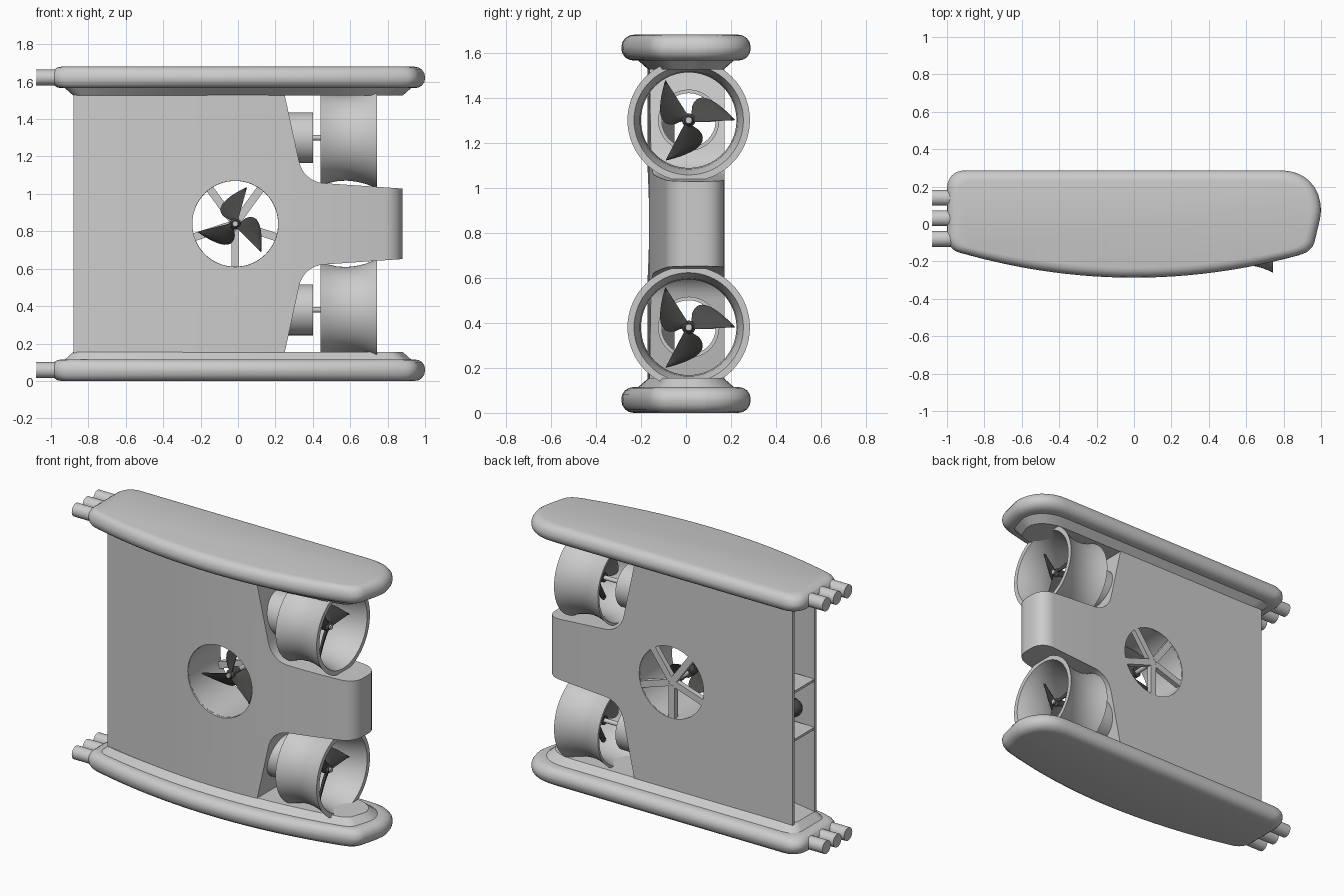
import bpy, bmesh
from math import sin, cos, pi, radians
from mathutils import Vector, Matrix

if "Cube" in bpy.data.objects:
    bpy.data.objects.remove(bpy.data.objects["Cube"])

H = 1.68                                   # overall height, also the mirror plane * 2
SIDE = Matrix.Rotation(radians(-90), 4, 'Z')   # turns the local x axis to face the front
dark = bpy.data.materials.new("dark_metal")
dark.diffuse_color = (0.07, 0.07, 0.065, 1)
dark.use_nodes = True
dark.node_tree.nodes["Principled BSDF"].inputs["Base Color"].default_value = dark.diffuse_color


def build(name, rings, wrap=False, mat=None, M=Matrix()):
    """Skin a list of closed rings; cap the ends unless the rings wrap round."""
    n, m = len(rings[0]), len(rings)
    verts = [M @ Vector(p) for r in rings for p in r]
    faces = [(i * n + j, i * n + (j + 1) % n, (i + 1) % m * n + (j + 1) % n, (i + 1) % m * n + j)
             for i in range(m if wrap else m - 1) for j in range(n)]
    if not wrap:
        faces += [tuple(range(n)), tuple(range((m - 1) * n, m * n))]
    me = bpy.data.meshes.new(name)
    me.from_pydata(verts, [], faces)
    bm = bmesh.new()
    bm.from_mesh(me)
    bmesh.ops.remove_doubles(bm, verts=bm.verts, dist=1e-5)
    bmesh.ops.recalc_face_normals(bm, faces=bm.faces)
    bm.to_mesh(me)
    bm.free()
    ob = bpy.data.objects.new(name, me)
    bpy.context.collection.objects.link(ob)
    if mat:
        me.materials.append(mat)
    return ob


def lathe(name, profile, M=Matrix(), n=64, mat=None):
    """Revolve a closed (along, radius) profile about the local x axis."""
    return build(name, [[(a, r * cos(t), r * sin(t)) for a, r in profile]
                        for t in (2 * pi * i / n for i in range(n))], True, mat, M)


def rod(name, a, b, r, M=Matrix(), n=32, mat=None):
    return lathe(name, [(a, 0), (a, r), (b, r), (b, 0)], M, n, mat)


def box(name, lo, hi, M=Matrix()):
    ring = lambda z: [(lo[0], lo[1], z), (hi[0], lo[1], z), (hi[0], hi[1], z), (lo[0], hi[1], z)]
    return build(name, [ring(lo[2]), ring(hi[2])], M=M)


def rounded(corners, n=8):
    """Polygon from (x, y, t) corners, each eased over tangent length t."""
    out = []
    for i, (x, y, t) in enumerate(corners):
        p = Vector((x, y))
        if t == 0:
            out.append(p)
            continue
        a = p + (Vector(corners[i - 1][:2]) - p).normalized() * t
        b = p + (Vector(corners[(i + 1) % len(corners)][:2]) - p).normalized() * t
        w = 0.85                            # conic weight, close to a circular fillet
        for k in range(n + 1):
            s = k / n
            c = ((1 - s) ** 2, 2 * w * s * (1 - s), s * s)
            out.append((a * c[0] + p * c[1] + b * c[2]) / sum(c))
    return out


def boolean(ob, cutter, op='DIFFERENCE'):
    mod = ob.modifiers.new("cut", 'BOOLEAN')
    mod.operation, mod.solver, mod.object = op, 'EXACT', cutter
    bpy.context.view_layer.objects.active = ob
    bpy.ops.object.modifier_apply(modifier=mod.name)
    bpy.data.objects.remove(cutter)


def propeller(name, M, phase):
    # hub
    lathe(name + "_hub", [(-0.04, 0), (-0.04, 0.03), (0.025, 0.03), (0.04, 0.018), (0.04, 0)], M, 24, dark)
    rod(name + "_hub_cap", 0.03, 0.05, 0.015, M, 16)
    # three swept, pitched blades
    for k in range(3):
        rings = []
        for i in range(13):
            s = i / 12
            r = 0.02 + 0.185 * s
            chord = 0.03 * (1 - s) + 0.088 * sin(pi * s ** 0.85) ** 0.8 if i < 12 else 0.004
            front, back = [], []
            for j in range(6):
                q = j / 5
                v = chord * q - 0.008 * (1 - s)
                a = 0.025 - 0.75 * v + 0.01 * sin(pi * q)
                front.append((a + 0.003, r - 0.35 * v * q, v))
                back.append((a - 0.003, r - 0.35 * v * q, v))
            rings.append(front + back[::-1])
        build(name + "_blade", rings, False, dark,
              M @ Matrix.Rotation(radians(phase + 120 * k), 4, 'X'))


# Pontoons with a chamfered lip, mirrored top and bottom
front = [(x, -0.287 + 0.125 * (x / 0.9) ** 2, 0) for x in [-0.88 + 1.76 * i / 24 for i in range(25)]]
plan = rounded([(-1, -0.135, 0.07)] + front + [(0.955, -0.14, 0.05), (1, 0.05, 0.04),
               (1, 0.287, 0.22), (-1, 0.287, 0.1)])
section = [(0.055, 0), (0.034, 0.004), (0.016, 0.016), (0.004, 0.034), (0, 0.055), (0, 0.065),
           (0.004, 0.083), (0.016, 0.1), (0.034, 0.111), (0.055, 0.115), (0.075, 0.115), (0.12, 0.155)]
for label, flip in (("bottom", False), ("top", True)):
    pontoon = build(label + "_pontoon", [[(p.x * (1 - d), p.y * (1 - d / 0.287), H - z if flip else z)
                                          for p in plan] for d, z in section])
    # three lamp holes in the left end
    for y in (-0.08, 0.03, 0.14):
        boolean(pontoon, rod("hole", -1.1, -0.8, 0.042, Matrix.Translation((0, y, H - 0.058 if flip else 0.058))))


# Hull: curved-front plan intersected with the side silhouette
def hull_front(x):
    return -0.17 + 0.1 * (x / 0.88) ** 2


xs = [-0.88 + 1.64 * i / 24 for i in range(25)]
hull_plan = rounded([(x, hull_front(x), 0) for x in xs] + [(0.88, -0.072, 0.09), (0.88, 0.17, 0.1), (-0.88, 0.17, 0)])
hull = build("hull", [[(p.x, p.y, z) for p in hull_plan] for z in (0.15, H - 0.15)])
upper = [(0.9, 1.027, 0), (0.35, 1.065, 0.11), (0.243, 1.56, 0), (-1, 1.56, 0)]
outline = rounded(upper + [(x, H - z, t) for x, z, t in upper[::-1]])
boolean(hull, build("silhouette", [[(p.x, y, p.y) for p in outline] for y in (-0.5, 0.5)]), 'INTERSECT')
# inner cavity, open at the left end
cx = [-0.95 + 1.17 * i / 16 for i in range(17)]
cavity = [(x, hull_front(x) + 0.018) for x in cx] + [(0.22, 0.152), (-0.95, 0.152)]
boolean(hull, build("cavity", [[(x, y, z) for x, y in cavity] for z in (0.1, H - 0.1)]))

# Side-thruster tunnel through the hull
T = Matrix.Translation((-0.015, 0, 0.84)) @ SIDE
boolean(hull, rod("bore", -0.4, 0.4, 0.23, T, 64))
lathe("tunnel_sleeve", [(-0.165, 0.229), (-0.165, 0.243), (0.155, 0.243), (0.155, 0.229)], T)
rod("tunnel_motor", -0.166, -0.125, 0.035, T)
rod("tunnel_shaft", -0.14, 0.05, 0.014, T, 16)
for k in range(5):
    box("tunnel_spoke", (-0.168, 0.02, -0.021), (-0.135, 0.235, 0.021),
        T @ Matrix.Rotation(radians(270 + 72 * k), 4, 'X'))
propeller("tunnel_propeller", T @ Matrix.Translation((0.03, 0, 0)), 72)

# Two rear thrusters
duct = [(0.44, 0.258), (0.48, 0.243), (0.53, 0.232), (0.58, 0.229), (0.63, 0.234), (0.68, 0.246), (0.72, 0.261),
        (0.742, 0.272), (0.742, 0.243), (0.7, 0.228), (0.65, 0.217), (0.58, 0.212), (0.5, 0.22), (0.44, 0.243)]
for label, z in (("lower", 0.38), ("upper", H - 0.38)):
    M = Matrix.Translation((0, 0.012, z))
    boolean(hull, rod("bore", 0.1, 0.6, 0.134, M, 64))
    lathe(label + "_duct", duct, M)
    lathe(label + "_intake_tube", [(0.2, 0.12), (0.2, 0.136), (0.4, 0.136), (0.4, 0.12)], M)
    rod(label + "_shaft", 0.1, 0.6, 0.014, M, 16)
    box(label + "_shaft_strut", (0.22, -0.125, -0.008), (0.3, 0.125, 0.008), M)
    propeller(label + "_propeller", M @ Matrix.Translation((0.61, 0, 0)), 0)

# Camera bay in the open left end
for z in (0.68, 0.99):
    box("bay_shelf", (-0.875, -0.06, z), (-0.5, 0.155, z + 0.015))
box("bay_back_wall", (-0.52, -0.11, 0.68), (-0.5, 0.155, 1.0))
C = Matrix.Translation((0, 0.05, 0.84))
rod("camera_body", -0.8, -0.51, 0.06, C)
lathe("camera_dome", [(-0.8, 0)] + [(-0.8 - 0.055 * sin(t), 0.055 * cos(t)) for t in
                                    (pi / 2 * i / 8 for i in range(9))], C, 32, dark)

# Smooth shading with crisp edges
bpy.ops.object.select_all(action='SELECT')
bpy.context.view_layer.objects.active = hull
bpy.ops.object.shade_smooth_by_angle(angle=radians(32))
